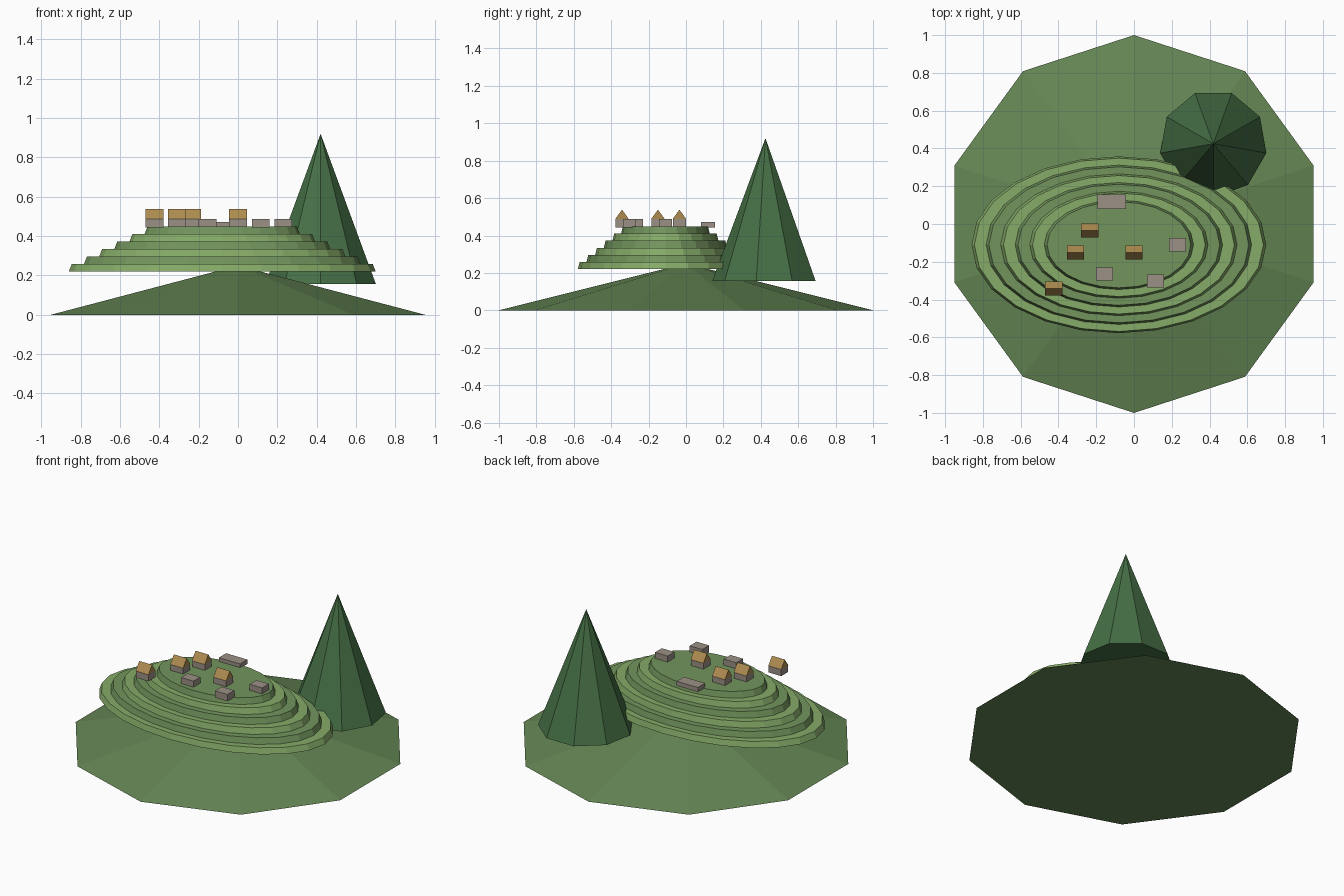
import bpy, bmesh, math

if "Cube" in bpy.data.objects:
    bpy.data.objects.remove(bpy.data.objects["Cube"])


def material(name, rgb):
    m = bpy.data.materials.new(name)
    m.diffuse_color = (*rgb, 1)
    m.use_nodes = True
    m.node_tree.nodes["Principled BSDF"].inputs["Base Color"].default_value = m.diffuse_color
    return m


GRASS = material("grass", (0.13, 0.24, 0.09))
LIGHT = material("light_terrace", (0.24, 0.41, 0.14))
DARK = material("dark_terrace", (0.17, 0.30, 0.11))
PINE = material("peak_green", (0.06, 0.16, 0.06))
STONE = material("stone", (0.33, 0.28, 0.24))
THATCH = material("thatch", (0.42, 0.26, 0.08))


def finish(name, bm, mat):
    bmesh.ops.recalc_face_normals(bm, faces=bm.faces)
    me = bpy.data.meshes.new(name)
    bm.to_mesh(me)
    bm.free()
    ob = bpy.data.objects.new(name, me)
    me.materials.append(mat)
    bpy.context.collection.objects.link(ob)
    return ob


def frustum(name, sides, start, centre, r0, r1, z0, z1, mat, squash=1.0):
    """Capped cone or frustum; r1 = 0 gives a point."""
    bm = bmesh.new()

    def ring(r, z):
        angles = [math.radians(start) + math.tau * i / sides for i in range(sides)]
        return [bm.verts.new((centre[0] + r * math.cos(a),
                              centre[1] + r * squash * math.sin(a), z)) for a in angles]
    low = ring(r0, z0)
    bm.faces.new(low)
    if r1:
        high = ring(r1, z1)
        bm.faces.new(high)
    else:
        high = [bm.verts.new((*centre, z1))] * sides
    for i in range(sides):
        j = (i + 1) % sides
        quad = [low[i], low[j], high[j]] + ([high[i]] if r1 else [])
        bm.faces.new(quad)
    return finish(name, bm, mat)


def prism_x(name, x, y, length, profile, mat):
    """Extrude a (y, z) profile along x, centred on x."""
    bm = bmesh.new()
    ends = [[bm.verts.new((x + s * length / 2, y + py, pz)) for py, pz in profile]
            for s in (-1, 1)]
    for e in ends:
        bm.faces.new(e)
    n = len(profile)
    for i in range(n):
        j = (i + 1) % n
        bm.faces.new((ends[0][i], ends[0][j], ends[1][j], ends[1][i]))
    return finish(name, bm, mat)


def block(name, x, y, sx, sy, z0, z1):
    h = sy / 2
    return prism_x(name, x, y, sx, [(-h, z0), (h, z0), (h, z1), (-h, z1)], STONE)


# Low ten-sided hill and the steep nine-sided peak
frustum("hill_base", 10, 90, (0, 0), 1.0, 0, 0, 0.25, GRASS)
frustum("peak", 9, -90, (0.42, 0.425), 0.285, 0, 0.157, 0.92, PINE)

# Six stacked oval terraces in alternating greens
for i in range(6):
    r = 0.78 - 0.077 * i
    z = 0.22 + 0.038 * i
    frustum(f"terrace_{i + 1}", 24, 0, (-0.08, -0.11), r, r - 0.015, z, z + 0.038,
            DARK if i % 2 else LIGHT, squash=0.6)

# Thatched huts: stone walls with a gabled roof
for i, (x, y) in enumerate([(-0.235, -0.035), (-0.31, -0.15), (0, -0.15), (-0.425, -0.342)]):
    block(f"hut_walls_{i + 1}", x, y, 0.09, 0.07, 0.443, 0.487)
    prism_x(f"hut_roof_{i + 1}", x, y, 0.092,
            [(-0.037, 0.487), (0.037, 0.487), (0, 0.538)], THATCH)

# Roofless ruins and the long platform
for i, (x, y) in enumerate([(0.23, -0.11), (-0.155, -0.265), (0.115, -0.302)]):
    block(f"ruin_{i + 1}", x, y, 0.09, 0.07, 0.443, 0.487)
block("long_platform", -0.118, 0.118, 0.152, 0.075, 0.443, 0.472)
